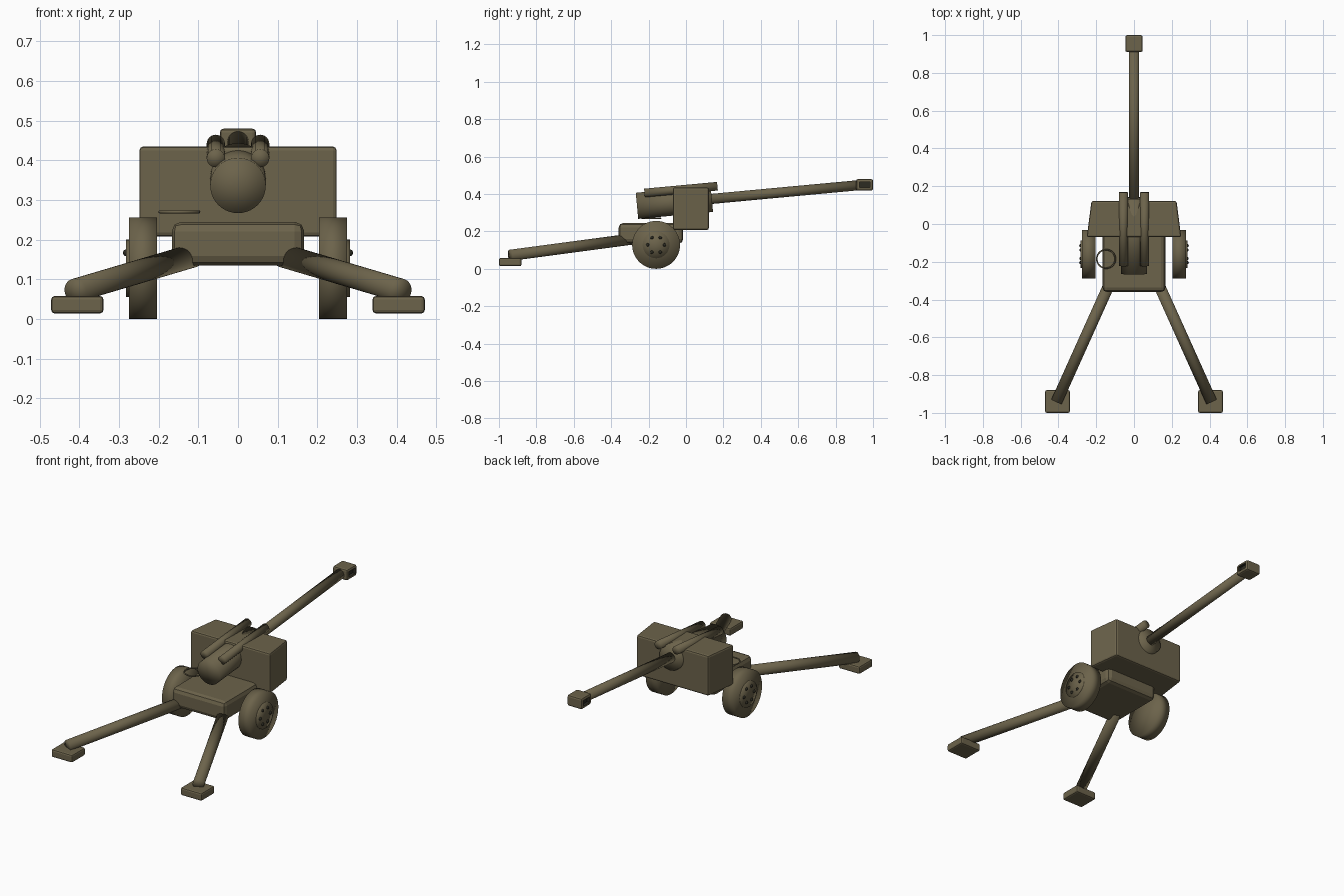
import bpy, bmesh, math
from mathutils import Vector

if "Cube" in bpy.data.objects:
    bpy.data.objects.remove(bpy.data.objects["Cube"])


def material(name, rgb):
    m = bpy.data.materials.new(name)
    m.diffuse_color = (*rgb, 1)
    m.use_nodes = True
    m.node_tree.nodes["Principled BSDF"].inputs["Base Color"].default_value = m.diffuse_color
    return m


OLIVE = material("olive drab", (0.15, 0.125, 0.07))
DARK = material("dark metal", (0.025, 0.024, 0.016))


def finish(name, bm, mat, smooth=True):
    bmesh.ops.recalc_face_normals(bm, faces=bm.faces[:])
    me = bpy.data.meshes.new(name)
    bm.to_mesh(me)
    bm.free()
    ob = bpy.data.objects.new(name, me)
    bpy.context.collection.objects.link(ob)
    me.materials.append(mat)
    for p in me.polygons:
        p.use_smooth = smooth
    return ob


def box(name, lo, hi, bevel=0.0, segments=2, front_taper=1.0, mat=OLIVE):
    """Rounded box between two corners; front_taper narrows the +y end."""
    bm = bmesh.new()
    bmesh.ops.create_cube(bm, size=1)
    for v in bm.verts:
        v.co = [lo[i] + (v.co[i] + 0.5) * (hi[i] - lo[i]) for i in range(3)]
        if v.co.y > (lo[1] + hi[1]) / 2:
            v.co.x *= front_taper
    if bevel:
        bmesh.ops.bevel(bm, geom=bm.edges[:], offset=bevel, segments=segments,
                        profile=0.5, affect='EDGES')
    return finish(name, bm, mat, False)


def rod(name, a, b, r, sides=32, mat=OLIVE):
    """Cylinder from a to b with fan caps, softly shaded."""
    a, b = Vector(a), Vector(b)
    bm = bmesh.new()
    bmesh.ops.create_cone(bm, cap_ends=True, cap_tris=True, segments=sides,
                          radius1=r, radius2=r, depth=(b - a).length)
    q = (b - a).to_track_quat('Z', 'Y')
    for v in bm.verts:
        v.co = q @ v.co + (a + b) / 2
    return finish(name, bm, mat)


def on_axis(y, lift=0.0, x=0.0):
    """Point on the elevated gun axis."""
    return (x, y, 0.361 + 0.093 * y + lift)


# Gun shield housing and carriage
box("shield", (-0.25, -0.07, 0.208), (0.25, 0.122, 0.435), 0.01, 2, 0.9)
box("carriage", (-0.167, -0.36, 0.135), (0.167, -0.015, 0.245), 0.024, 2)

# Barrel, breech and muzzle brake with side slots
rod("barrel", on_axis(0.1), on_axis(0.93), 0.027)
rod("breech", on_axis(-0.262), on_axis(0.138), 0.07, 40)
muzzle = box("muzzle_brake", (-0.046, 0.91, 0.418), (0.046, 1.0, 0.48), 0.01, 2)
cutter = box("slot_cutter", (0.03, 0.928, 0.434), (0.1, 0.984, 0.465), mat=DARK)
cutter.hide_render = True
cutter.hide_viewport = True
mirror = cutter.modifiers.new("both sides", 'MIRROR')
mirror.mirror_object = None
cut = muzzle.modifiers.new("slots", 'BOOLEAN')
cut.operation = 'DIFFERENCE'
cut.object = cutter
cut.solver = 'EXACT'
cut.material_mode = 'TRANSFER'

# Handwheel ring beside the carriage
bpy.ops.mesh.primitive_torus_add(location=(-0.148, -0.185, 0.27), major_radius=0.049,
                                 minor_radius=0.004, major_segments=40, minor_segments=8)
ring = bpy.context.object
ring.name = "handwheel"
ring.data.materials.append(OLIVE)
bpy.ops.object.shade_smooth()

for side, s in (("left", -1), ("right", 1)):
    # Recoil cylinder above the breech
    rod(f"recoil_cylinder_{side}", on_axis(-0.222, 0.065, s * 0.056),
        on_axis(0.168, 0.065, s * 0.056), 0.023, 24)

    # Wheel, hub plate and bolts
    rod(f"wheel_{side}", (s * 0.204, -0.16, 0.128), (s * 0.275, -0.16, 0.128), 0.128, 48)
    rod(f"hub_{side}", (s * 0.26, -0.16, 0.128), (s * 0.282, -0.16, 0.128), 0.072, 32)
    bm = bmesh.new()
    for i in range(6):
        t = math.tau * i / 6
        new = bmesh.ops.create_uvsphere(bm, u_segments=12, v_segments=8, radius=0.009)
        bmesh.ops.translate(bm, verts=new["verts"], vec=(
            s * 0.281, -0.16 + 0.045 * math.cos(t), 0.128 + 0.045 * math.sin(t)))
    finish(f"wheel_bolts_{side}", bm, DARK)

    # Trail leg and ground foot
    rod(f"trail_leg_{side}", (s * 0.113, -0.28, 0.16), (s * 0.41, -0.94, 0.072), 0.03)
    box(f"trail_foot_{side}", (s * 0.405 - 0.066, -1.0, 0.014),
        (s * 0.405 + 0.066, -0.88, 0.058), 0.009, 2)
